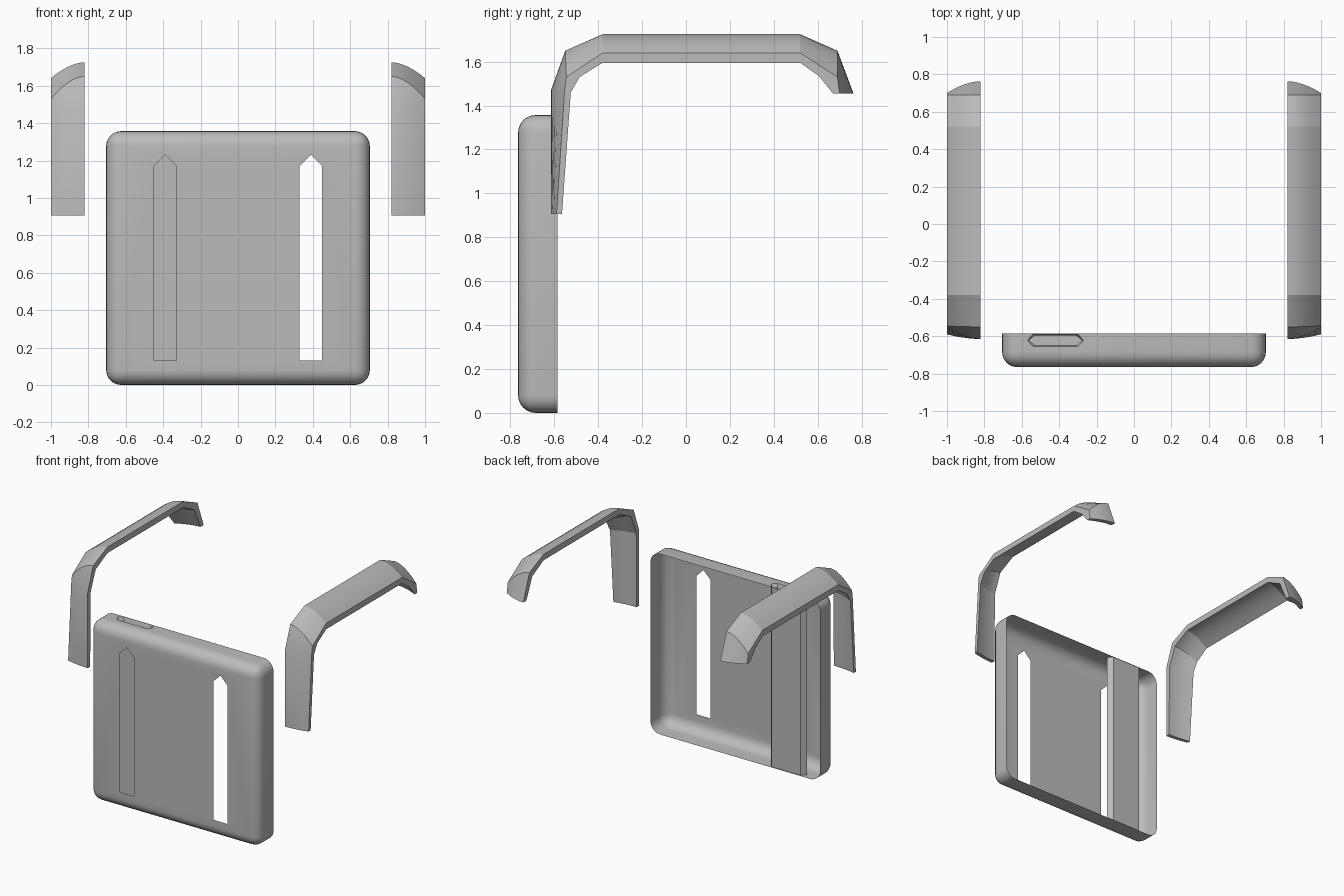
import bpy, bmesh
from mathutils import Vector

cube = bpy.data.objects.get("Cube")
if cube:
    bpy.data.objects.remove(cube, do_unlink=True)

grey = bpy.data.materials.new("plain grey")
grey.use_nodes = True
grey.diffuse_color = (0.5, 0.5, 0.5, 1)
grey.node_tree.nodes["Principled BSDF"].inputs["Base Color"].default_value = (0.5, 0.5, 0.5, 1)


def finish(bm, name, angle=0.6):
    mesh = bpy.data.meshes.new(name)
    bm.to_mesh(mesh)
    bm.free()
    obj = bpy.data.objects.new(name, mesh)
    bpy.context.collection.objects.link(obj)
    mesh.materials.append(grey)
    bpy.ops.object.select_all(action='DESELECT')
    obj.select_set(True)
    bpy.context.view_layer.objects.active = obj
    bpy.ops.object.shade_smooth_by_angle(angle=angle)
    return obj


def cut_face(bm, normal, holes):
    """Replace the largest flat face looking along normal by one with holes."""
    normal = Vector(normal)
    bm.normal_update()
    face = max((f for f in bm.faces if f.normal.dot(normal) > 0.99), key=lambda f: f.calc_area())
    edges = list(face.edges)
    bmesh.ops.delete(bm, geom=[face], context='FACES_ONLY')
    for hole in holes:
        vs = [bm.verts.new(p) for p in hole]
        edges += [bm.edges.new((vs[i - 1], vs[i])) for i in range(len(vs))]
    bmesh.ops.triangle_fill(bm, edges=edges, use_beauty=True, normal=normal)


# Dimensions of the open-backed tray and its channel
HALF, TOP, FRONT, BACK, RADIUS = 0.705, 1.357, -0.765, -0.585, 0.08


def slot(x):
    w, low, shoulder, tip = 0.06, 0.13, 1.17, 1.23
    return [(x - w, FRONT, low), (x + w, FRONT, low), (x + w, FRONT, shoulder),
            (x, FRONT, tip), (x - w, FRONT, shoulder)]


def hexagon(z, inset=0.0):
    cx, cy, a, b, h = -0.42, -0.622, 0.15 - inset, 0.12 - inset, 0.033 - inset
    outline = [(-a, 0), (-b, -h), (b, -h), (a, 0), (b, h), (-b, h)]
    return [(cx + x, cy + y, z) for x, y in outline]


# Tray: rounded box without a back, with two pointed slots and a top opening
bm = bmesh.new()
bmesh.ops.create_cube(bm, size=1)
for v in bm.verts:
    v.co = (v.co.x * 2 * HALF, FRONT if v.co.y < 0 else BACK, (v.co.z + 0.5) * TOP)
rounded = [e for e in bm.edges if min(v.co.y for v in e.verts) < BACK - 0.01]
bmesh.ops.bevel(bm, geom=rounded, offset=RADIUS, segments=6, profile=0.5, affect='EDGES')
bm.normal_update()
open_side = [f for f in bm.faces if f.normal.y > 0.99]
bmesh.ops.delete(bm, geom=open_side, context='FACES_ONLY')
cut_face(bm, (0, -1, 0), [slot(-0.39), slot(0.39)])
cut_face(bm, (0, 0, 1), [hexagon(TOP)])
bmesh.ops.recalc_face_normals(bm, faces=bm.faces)
finish(bm, "tray")

# Channel: hexagonal sleeve behind one slot, with a narrower lining
bm = bmesh.new()
rings = [[bm.verts.new(p) for p in hexagon(z, inset)]
         for z, inset in ((0.003, 0), (TOP, 0), (TOP - 0.02, 0.008), (0.02, 0.008))]
for low, high in zip(rings, rings[1:]):
    for i in range(6):
        bm.faces.new((low[i - 1], low[i], high[i], high[i - 1]))
bm.faces.new(rings[0][::-1])
bm.faces.new(rings[-1])
bmesh.ops.recalc_face_normals(bm, faces=bm.faces)
finish(bm, "channel", 0.4)

# Arms: each row is (y, z) at the inner and outer edge, first above, then below
UPPER = [((-.615, .905), (-.59, .905)), ((-.615, 1.47), (-.553, 1.47)),
         ((-.55, 1.65), (-.545, 1.53)), ((-.38, 1.725), (-.38, 1.64)),
         ((.52, 1.725), (.52, 1.64)), ((.69, 1.65), (.69, 1.53)),
         ((.763, 1.455), (.70, 1.455))]
LOWER = [((-.585, .905), (-.565, .905)), ((-.58, 1.46), (-.525, 1.46)),
         ((-.52, 1.61), (-.485, 1.53)), ((-.38, 1.68), (-.38, 1.595)),
         ((.52, 1.68), (.52, 1.595)), ((.655, 1.61), (.605, 1.535)),
         ((.725, 1.455), (.67, 1.455))]
COLS = 6


def arm(name, side):
    bm = bmesh.new()

    def sheet(rows):
        grid = []
        for inner, outer in rows:
            line = []
            for c in range(COLS + 1):
                t = c / COLS
                yz = Vector(inner).lerp(Vector(outer), t ** 1.8)
                line.append(bm.verts.new((side * (0.82 + 0.18 * t), yz.x, yz.y)))
            grid.append(line)
        for a, b in zip(grid, grid[1:]):
            for c in range(COLS):
                bm.faces.new((a[c], a[c + 1], b[c + 1], b[c]))
        return grid

    def rim(grid):
        return ([r[0] for r in grid] + grid[-1][1:]
                + [r[-1] for r in grid[-2::-1]] + grid[0][-2:0:-1])

    top, under = rim(sheet(UPPER)), rim(sheet(LOWER))
    for i in range(len(top)):
        bm.faces.new((top[i - 1], top[i], under[i], under[i - 1]))
    bmesh.ops.recalc_face_normals(bm, faces=bm.faces)
    finish(bm, name, 0.35)


arm("left_arm", 1)
arm("right_arm", -1)
